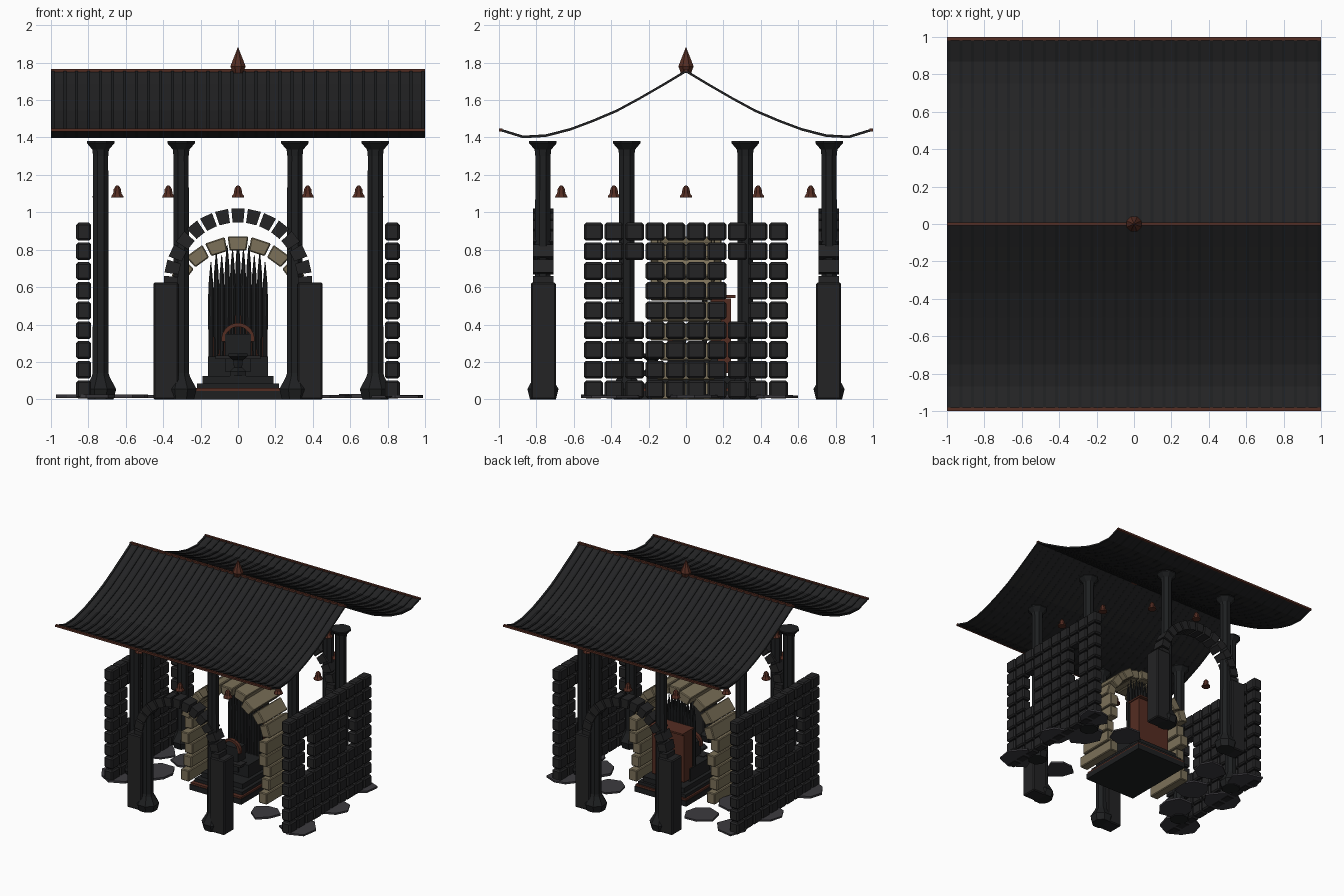
import bpy, bmesh, math, random
from mathutils import Matrix, Vector

random.seed(4)
if "Cube" in bpy.data.objects:
    bpy.data.objects.remove(bpy.data.objects["Cube"])


def material(name, rgb):
    m = bpy.data.materials.new(name)
    m.use_nodes = True
    m.diffuse_color = (*rgb, 1)
    bsdf = m.node_tree.nodes["Principled BSDF"]
    bsdf.inputs["Base Color"].default_value = (*rgb, 1)
    bsdf.inputs["Roughness"].default_value = 0.9
    return m


SLATE = material("dark slate", (.017, .017, .018))
IRON = material("black iron", (.013, .014, .015))
COPPER = material("dark copper", (.09, .026, .016))
TAN = material("tan stone", (.20, .165, .10))
PAVING = material("grey paving", (.045, .043, .05))


def finish(bm, name, mat):
    bmesh.ops.recalc_face_normals(bm, faces=bm.faces)
    me = bpy.data.meshes.new(name)
    bm.to_mesh(me)
    bm.free()
    me.materials.append(mat)
    ob = bpy.data.objects.new(name, me)
    bpy.context.scene.collection.objects.link(ob)
    return ob


def add_box(bm, center, size, turn=0.0, taper=1.0):
    """Box turned about y; taper narrows its lower end."""
    mat = Matrix.Translation(center) @ Matrix.Rotation(turn, 4, 'Y')
    made = bmesh.ops.create_cube(bm, size=1)["verts"]
    for v in made:
        k = taper if v.co.z < 0 else 1
        v.co = mat @ Vector((v.co.x * size[0] * k, v.co.y * size[1], v.co.z * size[2]))


def box(name, mat, center, size):
    bm = bmesh.new()
    add_box(bm, center, size)
    return finish(bm, name, mat)


def bevel(ob, width):
    mod = ob.modifiers.new("soft edge", 'BEVEL')
    mod.width = width
    mod.segments = 1


def add_lathe(bm, profile, at, sides=8):
    """Closed turned shape from (radius, height) pairs."""
    rings = []
    for r, z in profile:
        rings.append([bm.verts.new((at[0] + r * math.cos((i + .5) * math.tau / sides),
                                    at[1] + r * math.sin((i + .5) * math.tau / sides),
                                    at[2] + z)) for i in range(sides)])
    for a, b in zip(rings, rings[1:]):
        for i in range(sides):
            j = (i + 1) % sides
            bm.faces.new((a[i], a[j], b[j], b[i]))
    bm.faces.new(rings[0][::-1])
    bm.faces.new(rings[-1])


def add_arch(bm, y, z, r_in, r_out, count, depth, fill):
    """Half ring of tapered stones; depth(i) gives each stone's length."""
    mid, tall = (r_in + r_out) / 2, r_out - r_in
    for i in range(count):
        a = math.pi * (i / (count - 1) - .5)
        width = math.pi * r_out / (count - 1) * fill
        add_box(bm, (mid * math.sin(a), y, z + mid * math.cos(a)),
                (width, depth(i), tall), a, r_in / r_out)


# Sweeping roof sheet and its ribs
HALF = [(0, 1.752), (.12, 1.68), (.25, 1.605), (.37, 1.54), (.5, 1.485),
        (.62, 1.44), (.75, 1.407), (.87, 1.40), (.99, 1.437)]
PROFILE = [(-y, z) for y, z in HALF[:0:-1]] + HALF


def add_strip(bm, x0, x1, low, high):
    rows = []
    for y, z in PROFILE:
        rows.append([bm.verts.new((x, y, z + h)) for x, h in
                     ((x0, low), (x1, low), (x1, high), (x0, high))])
    for a, b in zip(rows, rows[1:]):
        for i in range(4):
            j = (i + 1) % 4
            bm.faces.new((a[i], a[j], b[j], b[i]))
    bm.faces.new(rows[0])
    bm.faces.new(rows[-1])


bm = bmesh.new()
add_strip(bm, -1, 1, -.003, .003)
finish(bm, "roof_sheet", SLATE)
bm = bmesh.new()
RIBS = 31
for i in range(RIBS + 1):
    x = -.99 + 1.98 * i / RIBS
    add_strip(bm, x - .008, x + .008, -.004, .010)
finish(bm, "roof_ribs", IRON)
for name, y, z in (("ridge_trim", 0, 1.757), ("front_eave_trim", -.99, 1.44),
                   ("back_eave_trim", .99, 1.44)):
    box(name, COPPER, (0, y, z), (2, .018, .016))

# Finial on the ridge
bm = bmesh.new()
add_lathe(bm, [(.03, 0), (.044, .035), (.036, .055), (.002, .135)], (0, 0, 1.745))
finish(bm, "finial", COPPER)

# Ring of eight pillars
PILLAR = [(.075, 0), (.09, .055), (.052, .12), (.046, .14), (.044, 1.3),
          (.048, 1.335), (.08, 1.37), (.08, 1.38)]
bm = bmesh.new()
for i in range(8):
    a = (i + .5) * math.tau / 8
    add_lathe(bm, PILLAR, (.795 * math.cos(a), .828 * math.sin(a), 0))
finish(bm, "pillars", IRON)

# Front and back gateways: square piers carrying a ring of stones
for name, y in (("front", -.763), ("back", .763)):
    bm = bmesh.new()
    for sx in (-1, 1):
        add_box(bm, (sx * .386, y, .3125), (.134, .134, .625))
    bevel(finish(bm, name + "_piers", SLATE), .008)
    bm = bmesh.new()
    add_arch(bm, y, .625, .32, .395, 15, lambda i: .11, .8)
    finish(bm, name + "_arch", SLATE)

# Block side walls with two window slits each
ROWS, COLS = 9, 10
for name, sx in (("left", 1), ("right", -1)):
    bm = bmesh.new()
    for r in range(ROWS):
        for c in range(COLS):
            if c in (2, 7) and 4 <= r <= 6:
                continue
            add_box(bm, (sx * .825, (c - 4.5) * .11, (r + .5) * .1055),
                    (.08, .102, .095))
    bevel(finish(bm, name + "_wall", SLATE), .011)

# Deep tan arch over the organ, stones of uneven length
bm = bmesh.new()
LENGTHS = (.28, .38, .31)
add_arch(bm, 0, .47, .325, .4, 11, lambda i: LENGTHS[i % 3], .88)
for sx in (-1, 1):
    for i in range(4):
        add_box(bm, (sx * .3625, 0, .045 + i * .105), (.075, LENGTHS[(i + 1) % 3], .092))
bevel(finish(bm, "organ_arch", TAN), .006)

# Stepped platform
for i, (w, y0, y1, z0, z1) in enumerate(((.24, -.30, .34, 0, .045),
                                         (.22, -.26, .32, .06, .085),
                                         (.19, -.21, .30, .085, .125))):
    box("platform_step_%d" % (i + 1), IRON, (0, (y0 + y1) / 2, (z0 + z1) / 2),
        (2 * w, y1 - y0, z1 - z0))
box("platform_trim", COPPER, (0, .02, .052), (.47, .63, .016))

# Organ case, pipes and console
box("organ_base", IRON, (0, .04, .175), (.32, .26, .11))
box("organ_case", COPPER, (0, .185, .34), (.30, .11, .40))
box("organ_shelf", COPPER, (0, .19, .55), (.31, .15, .014))
bm = bmesh.new()
PIPES = 11
for i in range(PIPES):
    off = abs(i - PIPES // 2)
    top = .86 - .018 * off - (.035 if off % 2 else 0)
    add_lathe(bm, [(.014, .22), (.0165, top - .2), (.012, top - .1), (.002, top)],
              ((i - PIPES // 2) * .029, .1, 0))
finish(bm, "organ_pipes", IRON)
box("console_body", IRON, (0, -.05, .25), (.14, .10, .20))
box("console_desk", SLATE, (0, -.10, .225), (.24, .08, .02))
bm = bmesh.new()
add_arch(bm, -.085, .32, .068, .088, 13, lambda i: .03, 1.05)
finish(bm, "console_hoop", COPPER)
bm = bmesh.new()
add_lathe(bm, [(.05, .125), (.05, .15), (.025, .17), (.03, .21), (.06, .23), (.06, .245)],
          (0, -.18, 0), 6)
finish(bm, "stool", IRON)

# Ring of twelve hanging bells
bm = bmesh.new()
for i in range(12):
    a = i * math.tau / 12
    add_lathe(bm, [(.036, 0), (.034, .01), (.024, .022), (.021, .045), (.012, .06), (.006, .065)],
              (.745 * math.cos(a), .77 * math.sin(a), 1.078))
finish(bm, "bells", COPPER)

# Broken paving slabs
bm = bmesh.new()
for x, y in ((.49, -.33), (.86, -.42), (.69, .2), (.87, .05), (.8, .47), (.42, .4),
             (-.61, -.22), (-.83, -.4), (-.52, .1), (-.82, .1), (-.75, .47), (-.42, .42)):
    turn, size = random.uniform(0, 1), random.uniform(.12, .16)
    sides = random.choice((6, 7, 8))
    ring = []
    for i in range(sides):
        a = turn + i * math.tau / sides
        r = size * random.uniform(.8, 1.15)
        px = max(-.99, min(.99, x + r * math.cos(a)))
        ring.append(bm.verts.new((px, y + r * math.sin(a), .008)))
    face = bm.faces.new(ring)
    up = bmesh.ops.extrude_face_region(bm, geom=[face])["geom"]
    lift = .012 + random.uniform(0, .008)
    bmesh.ops.translate(bm, vec=(0, 0, lift), verts=[v for v in up if isinstance(v, bmesh.types.BMVert)])
finish(bm, "paving", PAVING)
